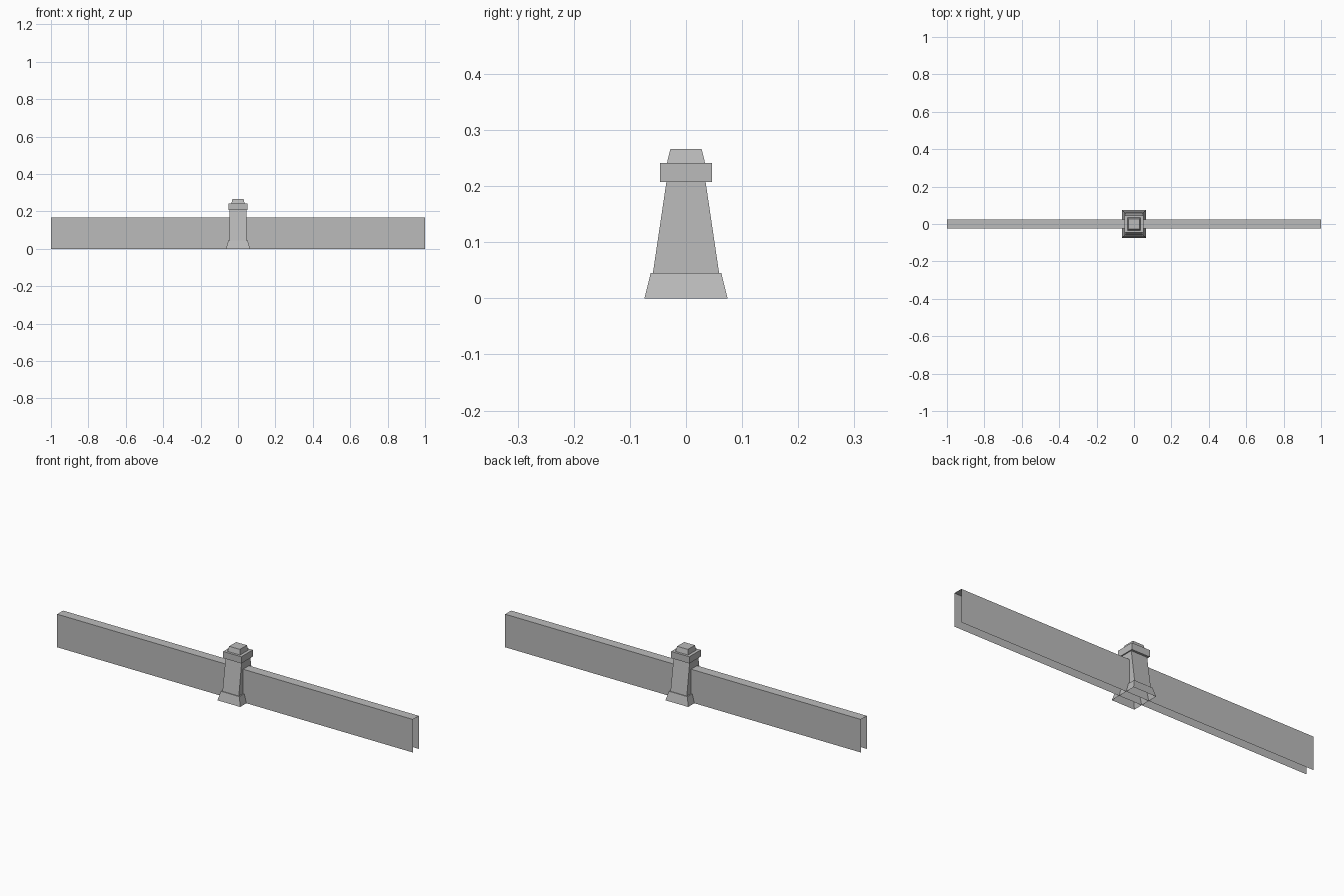
import bpy
import bmesh

cube = bpy.data.objects.get("Cube")
if cube:
    bpy.data.objects.remove(cube, do_unlink=True)

stone = bpy.data.materials.new("grey stone")
stone.use_nodes = True
colour = (0.5, 0.5, 0.5, 1)
stone.diffuse_color = colour
stone.node_tree.nodes["Principled BSDF"].inputs["Base Color"].default_value = colour


def add_object(name, bm):
    mesh = bpy.data.meshes.new(name)
    bm.to_mesh(mesh)
    bm.free()
    mesh.materials.append(stone)
    obj = bpy.data.objects.new(name, mesh)
    bpy.context.collection.objects.link(obj)
    return obj


def bridge(bm, a, b):
    n = len(a)
    for i in range(n):
        j = (i + 1) % n
        bm.faces.new((a[i], a[j], b[j], b[i]))


# Wall: a thin shell, open underneath and at both ends
bm = bmesh.new()
section = [(-0.024, 0), (-0.024, 0.168), (0.024, 0.168), (0.024, 0)]
ends = [[bm.verts.new((x, y, z)) for y, z in section] for x in (-1, 1)]
for i in range(3):
    bm.faces.new((ends[0][i], ends[1][i], ends[1][i + 1], ends[0][i + 1]))
add_object("wall", bm)

# Pillar: stacked rectangular rings (half width, half depth, height), open below
rings = [
    (0.064, 0.074, 0), (0.052, 0.063, 0.045),        # plinth
    (0.046, 0.059, 0.045), (0.045, 0.035, 0.207),    # tapered shaft
    (0.051, 0.046, 0.207), (0.051, 0.046, 0.241),    # collar
    (0.035, 0.034, 0.241), (0.030, 0.028, 0.266),    # cap
]
bm = bmesh.new()
loops = [[bm.verts.new((sx * w, sy * d, z))
          for sx, sy in ((-1, -1), (1, -1), (1, 1), (-1, 1))]
         for w, d, z in rings]
for low, high in zip(loops, loops[1:]):
    bridge(bm, low, high)
bm.faces.new(loops[-1])
add_object("pillar", bm)
